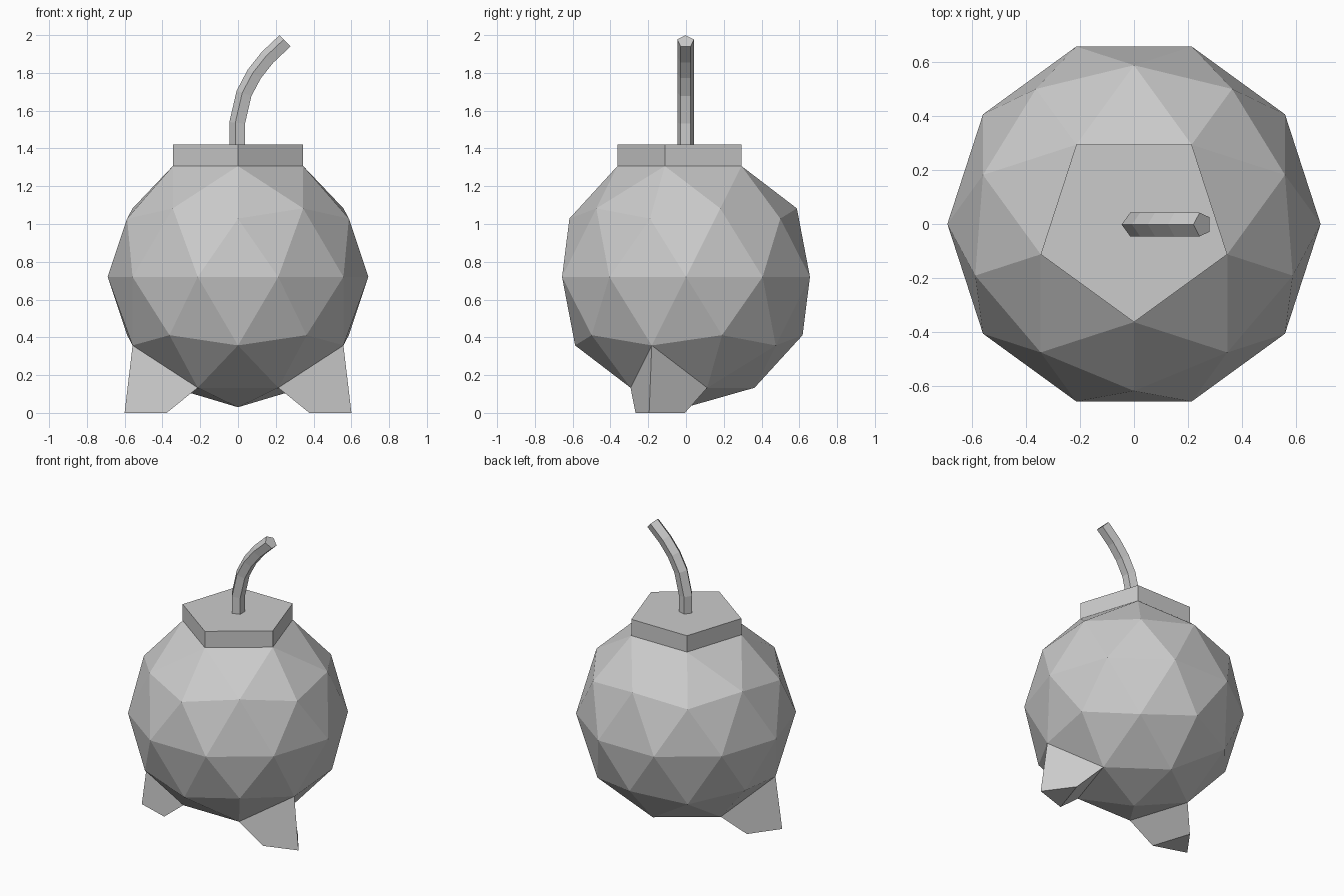
import bpy, bmesh
from math import radians, sin, cos
from mathutils import Vector

if "Cube" in bpy.data.objects:
    bpy.data.objects.remove(bpy.data.objects["Cube"])

R, CZ = 0.69, 0.72

# Round body: faceted icosphere turned so a vertex column faces front
bpy.ops.mesh.primitive_ico_sphere_add(subdivisions=2, radius=R, location=(0, 0, 0))
body = bpy.context.object
body.name = "round_body"
bm = bmesh.new()
bm.from_mesh(body.data)
for v in bm.verts:
    v.co = Vector((v.co.y, -v.co.x, v.co.z + CZ))


def extrude(faces):
    """Extrude a patch of faces and return its new vertices."""
    res = bmesh.ops.extrude_face_region(bm, geom=faces)["geom"]
    bmesh.ops.delete(bm, geom=faces, context="FACES")
    return [g for g in res if isinstance(g, bmesh.types.BMVert)]


# Cap: the five top faces pulled straight up to a flat pentagon
top = [f for f in bm.faces if f.calc_center_median().z > CZ + R * 0.84]
for v in extrude(top):
    v.co.z = 1.42

# Feet: one lower triangle on each side, shrunk and pulled to the floor
for side in (1, -1):
    a = radians(-18)
    out = Vector((side * cos(a), sin(a), 0))
    target = out * 0.36 + Vector((0, 0, 0.2))
    face = min(bm.faces, key=lambda f: (f.calc_center_median() - target).length)
    c = face.calc_center_median()
    base = out * 0.505
    for v in extrude([face]):
        p = base + (v.co - c) * 0.645
        v.co = (p.x, p.y, 0)

bmesh.ops.delete(bm, geom=[v for v in bm.verts if not v.link_faces], context="VERTS")
bmesh.ops.recalc_face_normals(bm, faces=bm.faces)
bm.to_mesh(body.data)
bm.free()

# Fuse: five-sided tube along a bent path, as (x, z, tilt in degrees)
path = [(0, 1.41, 0), (0, 1.535, 6), (0.036, 1.69, 20), (0.09, 1.792, 32),
        (0.16, 1.88, 42), (0.2525, 1.967, 45)]
r = 0.046
bm = bmesh.new()
rings = []
for x, z, tilt in path:
    t = radians(tilt)
    ring = []
    for i in range(5):
        a = radians(180 + 72 * i)
        u = r * cos(a)
        ring.append(bm.verts.new((x + u * cos(t), r * sin(a) - 0.002, z - u * sin(t))))
    rings.append(ring)
for lo, hi in zip(rings, rings[1:]):
    for i in range(5):
        j = (i + 1) % 5
        bm.faces.new((lo[i], lo[j], hi[j], hi[i]))
bm.faces.new(rings[0][::-1])
bm.faces.new(rings[-1])
bmesh.ops.recalc_face_normals(bm, faces=bm.faces)
mesh = bpy.data.meshes.new("fuse")
bm.to_mesh(mesh)
bm.free()
bpy.context.collection.objects.link(bpy.data.objects.new("fuse", mesh))
